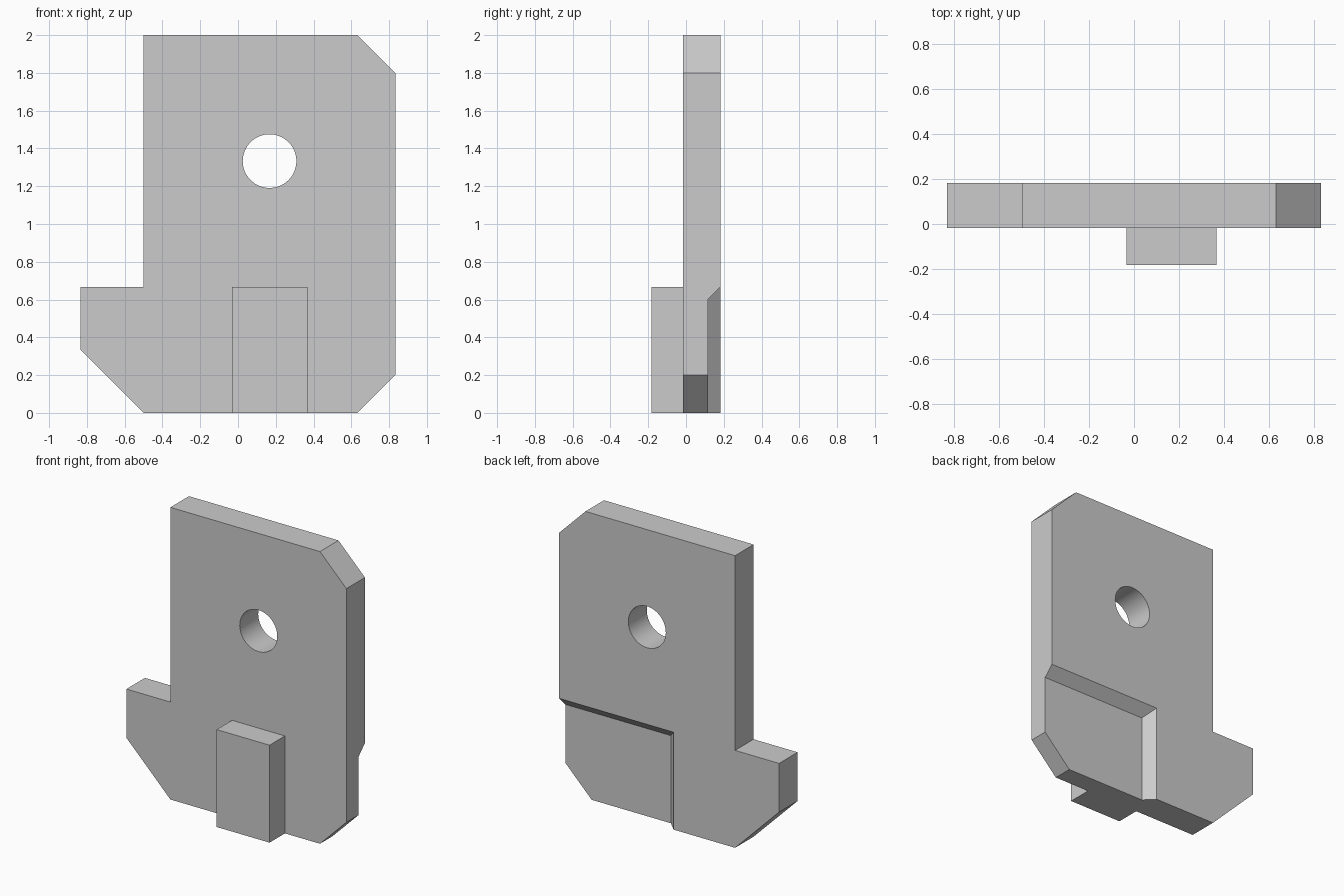
import bpy, bmesh, math

if "Cube" in bpy.data.objects:
    bpy.data.objects.remove(bpy.data.objects["Cube"], do_unlink=True)

FRONT, BACK = -0.017, 0.183      # plate faces along y
BLOCK_FRONT = -0.183
RECESS = 0.067                   # recess depth, also its chamfer width

grey = bpy.data.materials.new("plain grey")
grey.use_nodes = True
colour = (0.6, 0.6, 0.6, 1)
grey.diffuse_color = colour
grey.node_tree.nodes["Principled BSDF"].inputs["Base Color"].default_value = colour


def loft(name, front, back, y0, y1):
    """Solid between two matching (x, z) outlines at depths y0 and y1."""
    bm = bmesh.new()
    a = [bm.verts.new((x, y0, z)) for x, z in front]
    b = [bm.verts.new((x, y1, z)) for x, z in back]
    bm.faces.new(a)
    bm.faces.new(b)
    n = len(a)
    for i in range(n):
        j = (i + 1) % n
        bm.faces.new((a[i], a[j], b[j], b[i]))
    bmesh.ops.recalc_face_normals(bm, faces=bm.faces)
    mesh = bpy.data.meshes.new(name)
    bm.to_mesh(mesh)
    bm.free()
    mesh.materials.append(grey)
    obj = bpy.data.objects.new(name, mesh)
    bpy.context.collection.objects.link(obj)
    return obj


def rect(x0, x1, z0, z1):
    return [(x0, z0), (x1, z0), (x1, z1), (x0, z1)]


def cut(target, cutter):
    cutter.hide_render = True
    mod = target.modifiers.new("cut", "BOOLEAN")
    mod.operation = "DIFFERENCE"
    mod.solver = "EXACT"
    mod.object = cutter
    bpy.context.view_layer.objects.active = target
    bpy.ops.object.modifier_apply(modifier=mod.name)
    bpy.data.objects.remove(cutter, do_unlink=True)


# Main plate with clipped corners and a side foot
outline = [(-0.5, 0), (0.633, 0), (0.833, 0.2), (0.833, 1.8), (0.633, 2),
           (-0.5, 2), (-0.5, 0.667), (-0.833, 0.667), (-0.833, 0.333)]
plate = loft("plate", outline, outline, FRONT, BACK)

# Round through hole
circle = [(0.167 + 0.142 * math.cos(math.tau * i / 64),
           1.333 + 0.142 * math.sin(math.tau * i / 64)) for i in range(64)]
cut(plate, loft("hole_cutter", circle, circle, -1, 1))

# Lower back recess with sloping top and side walls
extra = 0.1
wide = RECESS + extra
cut(plate, loft("recess_cutter",
                rect(0.033, 2, -1, 0.6),
                rect(0.033 - wide, 2, -1, 0.6 + wide),
                BACK - RECESS, BACK + extra))

# Front block
block = rect(-0.033, 0.367, 0, 0.667)
loft("front_block", block, block, BLOCK_FRONT, FRONT)

# Smooth the hole wall, keep other edges sharp
bpy.ops.object.select_all(action="DESELECT")
plate.select_set(True)
bpy.context.view_layer.objects.active = plate
bpy.ops.object.shade_smooth_by_angle(angle=math.radians(30))
